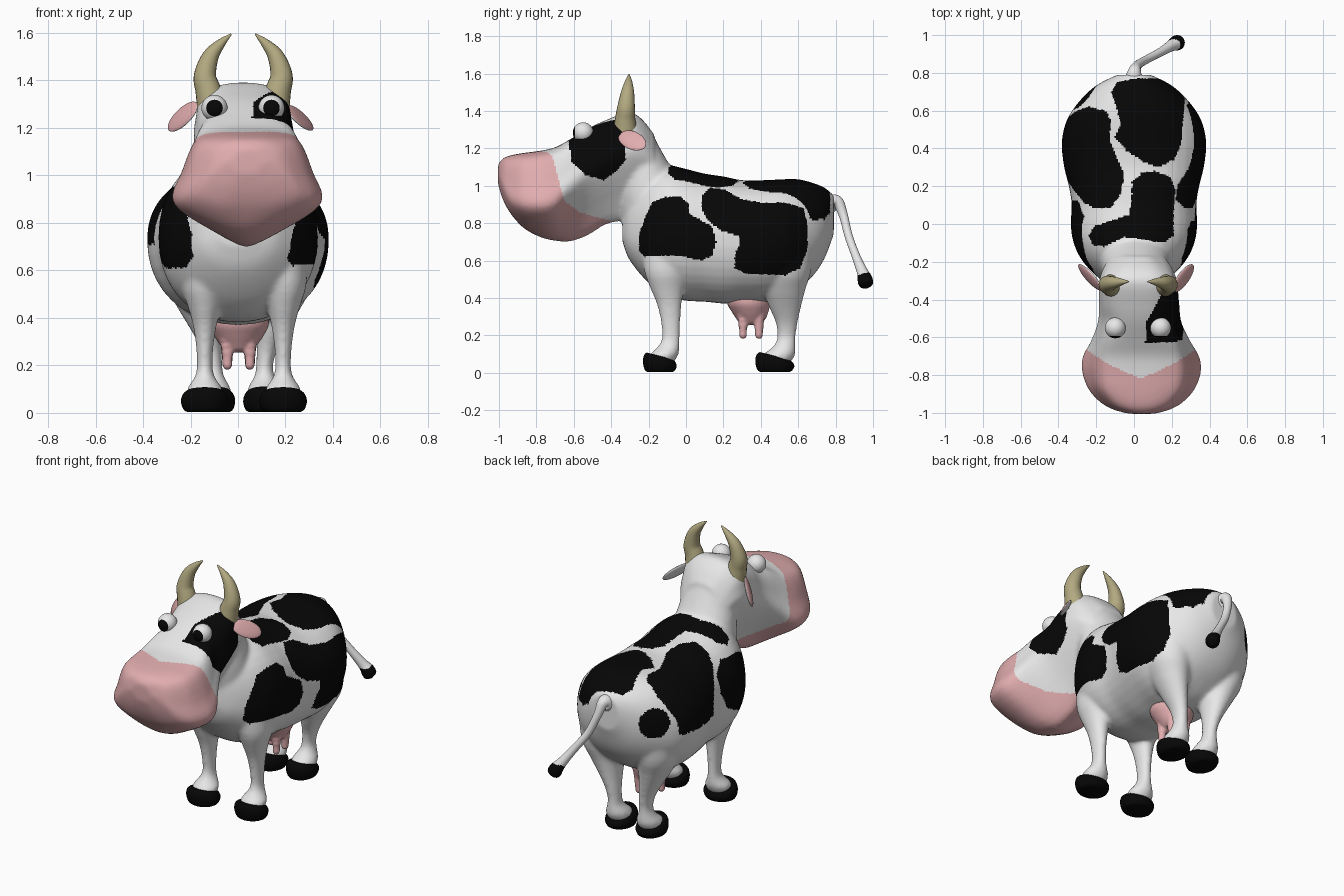
import bpy, bmesh, math
from mathutils import Vector, Matrix

if "Cube" in bpy.data.objects:
    bpy.data.objects.remove(bpy.data.objects["Cube"])


def material(name, r, g, b):
    m = bpy.data.materials.new(name)
    m.diffuse_color = (r, g, b, 1)
    m.use_nodes = True
    m.node_tree.nodes["Principled BSDF"].inputs["Base Color"].default_value = m.diffuse_color
    return m


WHITE = material("white hide", 0.80, 0.80, 0.80)
BLACK = material("black", 0.002, 0.002, 0.002)
PINK = material("pink skin", 0.76, 0.42, 0.43)
TAN = material("tan horn", 0.45, 0.40, 0.22)


def spline(p, steps):
    """Smooth curve through the given vectors."""
    p = [p[0] * 2 - p[1]] + p + [p[-1] * 2 - p[-2]]
    out = []
    for i in range(1, len(p) - 2):
        a, b, c, d = p[i - 1:i + 3]
        for s in range(steps):
            t = s / steps
            out.append(0.5 * (2 * b + (c - a) * t + (2 * a - 5 * b + 4 * c - d) * t * t
                              + (3 * b - a - 3 * c + d) * t ** 3))
    return out + [p[-2]]


def loft(bm, rings, steps=1):
    """Skin a list of closed rings and cap both ends."""
    if steps > 1:
        columns = [spline([Vector(r[i]) for r in rings], steps) for i in range(len(rings[0]))]
        rings = list(zip(*columns))
    loops = [[bm.verts.new(p) for p in r] for r in rings]
    n = len(loops[0])
    for a, b in zip(loops, loops[1:]):
        for i in range(n):
            j = (i + 1) % n
            bm.faces.new((a[i], a[j], b[j], b[i]))
    bm.faces.new(loops[0][::-1])
    bm.faces.new(loops[-1])


def flat_ring(x, y, z, rx, ry, tilt=0.0, n=32):
    """Horizontal ellipse, optionally lower towards the back."""
    ts = [2 * math.pi * i / n for i in range(n)]
    return [(x + rx * math.cos(t), y + ry * math.sin(t), z - tilt * ry * math.sin(t)) for t in ts]


def tube(bm, pts, n=20, steps=6):
    """Round tube through (x, y, z, radius) points."""
    path = spline([Vector(q) for q in pts], steps)
    rings = []
    for i, q in enumerate(path):
        d = (path[min(i + 1, len(path) - 1)] - path[max(i - 1, 0)]).to_3d()
        rot = Vector((0, 0, 1)).rotation_difference(d)
        r = max(q[3], 0.003)
        rings.append([q.to_3d() + rot @ Vector((r * math.cos(2 * math.pi * k / n),
                      r * math.sin(2 * math.pi * k / n), 0)) for k in range(n)])
    loft(bm, rings)


def finish(bm, name, mats, rule=None, voxel=0, smooth=0):
    """Make the object; optionally fuse its shells; colour faces by rule."""
    bmesh.ops.recalc_face_normals(bm, faces=bm.faces)
    me = bpy.data.meshes.new(name)
    bm.to_mesh(me)
    bm.free()
    ob = bpy.data.objects.new(name, me)
    bpy.context.collection.objects.link(ob)
    if voxel:
        m = ob.modifiers.new("fuse", 'REMESH')
        m.mode = 'VOXEL'
        m.voxel_size = voxel
        s = ob.modifiers.new("soften", 'SMOOTH')
        s.factor = 0.5
        s.iterations = smooth
        dg = bpy.context.evaluated_depsgraph_get()
        me = bpy.data.meshes.new_from_object(ob.evaluated_get(dg))
        ob.modifiers.clear()
        ob.data = me
    me.materials.clear()
    for m in mats:
        me.materials.append(m)
    for f in me.polygons:
        f.use_smooth = True
        f.material_index = rule(f.center, f.normal) if rule else 0
    return ob


def inside(u, v, poly):
    """Point in polygon; polygon is in hundredths of a unit."""
    u, v, hit = u * 100, v * 100, False
    for (a, b), (c, d) in zip(poly, poly[1:] + poly[:1]):
        if (b > v) != (d > v) and u < (c - a) * (v - b) / (d - b) + a:
            hit = not hit
    return hit


# Hide markings: side outlines (y, z) and top outlines (x, y)
SHOULDER_R = [(-25, 65), (-25, 74), (-22, 83), (-18, 91), (-11, 94), (-3, 94), (1, 91), (2, 85),
              (14, 78), (16, 70), (14, 63), (9, 60), (-6, 63), (-22, 62)]
FLANK_R = [(8, 88), (9, 95), (13, 99), (21, 98), (29, 93), (40, 91), (53, 91), (63, 88), (65, 79),
           (65, 66), (61, 56), (53, 52), (32, 53), (26, 56), (26, 63), (29, 69), (28, 73), (19, 76), (12, 81)]
SHOULDER_L = [(-22, 61), (-27, 66), (-28, 75), (-24, 88), (-12, 95), (4, 96), (12, 90), (13, 80), (6, 68), (-8, 61)]
RUMP_R = [(58, 99), (77, 99), (77, 92), (75, 85), (71, 83), (66, 90)]
EYE_PATCH = [(-63, 125), (-60, 131), (-46, 142), (-34, 142), (-33, 125), (-32, 114), (-37, 108),
             (-44, 103), (-54, 106), (-61, 113)]
RUMP = [(-12, 70), (-9, 75), (0, 77), (13, 77), (23, 72), (27, 67), (26, 55), (25, 42), (21, 34),
        (13, 30), (5, 33), (-4, 39), (-10, 46), (-7, 53), (-9, 61)]
FLANK_L = [(-42, 45), (-40, 53), (-30, 60), (-24, 62), (-15, 60), (-12, 54), (-13, 45), (-9, 35),
           (-5, 26), (-7, 16), (-12, 9), (-20, 8), (-26, 11), (-32, 18), (-40, 31)]
SADDLE = [(-24, -6), (-21, -1), (-11, 2), (-3, 5), (-1, 13), (-1, 22), (4, 27), (11, 28), (19, 25),
          (22, 18), (21, 8), (21, -6), (16, -10), (5, -8), (-5, -7), (-16, -12), (-22, -11)]
MUZZLE = [(-110, 130), (-72, 130), (-72, 118), (-68, 103), (-65, 92), (-57, 86), (-40, 81), (-40, 60), (-110, 60)]


def hide_colour(c, n):
    x, y, z = c
    if y < -0.31 and z > 0.6:
        dip = 0.1 * max(0, 1 - abs(x - 0.035) / 0.22) if z > 1.1 else 0
        if inside(y + dip, z, MUZZLE):
            return 2
        return int(x > 0.06 + max(0, y + 0.53) * 0.55 and inside(y, z, EYE_PATCH))
    if z < 0.5:
        return 0
    if x > 0.19 and (inside(y, z, SHOULDER_R) or inside(y, z, FLANK_R)):
        return 1
    if x > 0.1 and inside(y, z, RUMP_R):
        return 1
    if x < -0.16 and inside(y, z, SHOULDER_L):
        return 1
    if (c - Vector((-0.25, 0.67, 0.8))).length < 0.09:
        return 1
    return int((z > 0.82 and (inside(x, y, RUMP) or inside(x, y, SADDLE)))
               or (z > 0.71 and inside(x, y, FLANK_L)))


# Body, neck, head and legs fused into one skin
bm = bmesh.new()
body = []
for y, hw, zt, zb in [(-.34, .08, .88, .70), (-.3, .17, 1.0, .6), (-.2, .27, 1.08, .48), (-.1, .32, 1.11, .41),
                      (0, .335, 1.09, .385), (.1, .33, 1.065, .38), (.2, .345, 1.05, .37), (.3, .37, 1.03, .375),
                      (.42, .383, 1.03, .375), (.52, .367, 1.035, .4), (.6, .328, 1.035, .45),
                      (.68, .262, 1.015, .52), (.74, .19, .99, .61), (.79, .09, .95, .74)]:
    zc = min(0.74, (zt + zb) / 2 + 0.03) if y < 0.65 else (zt + zb) / 2
    ring = []
    for i in range(40):
        a = 2 * math.pi * i / 40
        s, k = math.sin(a), math.cos(a)
        ring.append((math.copysign(abs(k) ** 0.92, k) * hw, y,
                     zc + math.copysign(abs(s) ** 0.92, s) * (zt - zc if s > 0 else zc - zb)))
    body.append(ring)
loft(bm, body, 4)

loft(bm, [flat_ring(0.01, y, z, rx, ry) for z, y, rx, ry in
          [(.62, -.08, .18, .16), (.72, -.1, .2, .2), (.8, -.14, .2, .2), (.95, -.19, .19, .18), (1.05, -.21, .18, .16),
           (1.15, -.245, .165, .135), (1.25, -.27, .155, .105)]], 4)

head = []
for y, xc, zt, wt, zm, wm, zb in [
        (-.17, .015, 1.275, .11, 1.1, .14, .98), (-.24, .02, 1.36, .15, 1.15, .18, .87),
        (-.31, .022, 1.392, .178, 1.15, .2, .82), (-.43, .027, 1.35, .178, 1.1, .207, .79),
        (-.52, .03, 1.308, .17, 1.05, .217, .735), (-.62, .035, 1.248, .19, .97, .26, .70),
        (-.7, .037, 1.205, .21, .9, .305, .705), (-.78, .04, 1.187, .22, .885, .312, .725),
        (-.87, .04, 1.175, .21, .89, .28, .775), (-.94, .04, 1.162, .165, .92, .22, .855),
        (-.98, .04, 1.145, .12, .99, .155, .93), (-1.005, .04, 1.115, .06, 1.06, .07, 1.01)]:
    drop = .068 if y > -.6 else .045
    side = [(wt * .6, zt - .2 * drop), (wt, zt - drop), ((wt + wm) / 2 + .01, (zt - .05 + zm) / 2),
            (wm, zm), (wm * .52, (zm + zb) / 2 - .024)]
    pts = [(0, zt)] + side + [(0, zb)] + [(-u, v) for u, v in side[::-1]]
    closed = spline([Vector(p) for p in pts[-2:] + pts + pts[:3]], 4)[8:-8]
    head.append([(xc + u, y, v) for u, v in closed[:-1]])
loft(bm, head, 4)

# Leg sections: z, x, y, rx, ry
FRONT = [(.72, .15, -.09, .11, .15), (.55, .17, -.105, .095, .12), (.45, .167, -.1, .07, .09), (.37, .165, -.09, .05, .067),
         (.28, .165, -.083, .037, .053), (.2, .165, -.08, .033, .048), (.16, .165, -.085, .039, .052),
         (.13, .165, -.098, .056, .063), (.1, .165, -.115, .075, .075), (.06, .165, -.13, .07, .07)]
REAR = [(.75, .18, .52, .15, .17), (.55, .185, .53, .125, .14), (.45, .168, .525, .096, .115), (.35, .14, .53, .064, .085),
        (.27, .118, .538, .044, .06), (.2, .107, .538, .036, .049), (.16, .107, .533, .041, .053),
        (.13, .105, .52, .055, .066), (.1, .105, .5, .07, .085), (.06, .105, .48, .07, .085)]
for legs, mid in ((FRONT, 0.025), (REAR, 0.005)):
    for side in (-1, 1):
        loft(bm, [flat_ring(mid + side * x, y, z, rx, ry) for z, x, y, rx, ry in legs], 3)
finish(bm, "cow_body", [WHITE, BLACK, PINK], hide_colour, voxel=0.01, smooth=15)

# Hooves
for name, mid, off, y, rx, ry in (("front_hoof", .025, .165, -.14, .1, .09), ("rear_hoof", .005, .105, .475, .088, .104)):
    for side in (-1, 1):
        bm = bmesh.new()
        x = mid + side * off
        loft(bm, [flat_ring(x, y, z, rx * k, ry * k, t) for z, k, t in
                  [(.004, .72, 0), (.01, .86, .01), (.025, .95, .04), (.045, 1, .12), (.065, .98, .2),
                   (.08, .9, .24), (.09, .78, .26)]], 2)
        finish(bm, name + ("_left" if side < 0 else "_right"), [BLACK])

# Udder with four teats
bm = bmesh.new()
loft(bm, [flat_ring(.003, y, z, rx, ry) for z, y, rx, ry in
          [(.42, .33, .125, .11), (.37, .335, .127, .115), (.33, .342, .108, .1), (.295, .347, .085, .082),
           (.265, .347, .06, .06), (.255, .347, .03, .03)]], 3)
for x in (-.045, .05):
    for y in (.305, .39):
        tube(bm, [(x, y, .33, .035), (x, y, .27, .027), (x, y, .22, .022), (x, y, .195, .02), (x, y, .182, .01)])
finish(bm, "udder", [PINK], voxel=0.007, smooth=5)

# Tail with black tuft
bm = bmesh.new()
tube(bm, [(0, .72, .87, .075), (0, .77, .905, .052), (.004, .812, .91, .033), (.02, .842, .84, .024), (.065, .87, .73, .022),
          (.14, .91, .62, .023), (.195, .943, .54, .03), (.222, .957, .5, .04), (.235, .962, .47, .036),
          (.243, .965, .455, .005)], steps=8)
finish(bm, "tail", [WHITE, BLACK], lambda c, n: int(c.z + 0.3 * (0.95 - c.y) < 0.53))

# Horns and eyes, left and right of the head's centre line
for side, tag in ((-1, "left"), (1, "right")):
    bm = bmesh.new()
    m = 0.022
    tube(bm, [(m + side * .13, -.325, 1.29, .066), (m + side * .148, -.325, 1.36, .054),
              (m + side * .161, -.32, 1.42, .047), (m + side * .138, -.312, 1.5, .035),
              (m + side * .095, -.307, 1.555, .02), (m + side * .05, -.305, 1.596, .003)])
    finish(bm, "horn_" + tag, [TAN])

    bm = bmesh.new()
    centre = Vector((0.021 + side * .12, -.55, 1.284))
    bmesh.ops.create_uvsphere(bm, u_segments=32, v_segments=32, radius=.055,
                              matrix=Matrix.Translation(centre) @ Matrix.Rotation(math.pi / 2, 4, 'X'))
    finish(bm, "eye_" + tag, [WHITE, BLACK], lambda c, n: int((centre.y - c.y) / .055 > 0.78))

# Ears, pink on the inner face
for tag, root, tip, face, width in (("left", (-.17, -.345, 1.295), (-.295, -.22, 1.2), (-.5, -.7, .5), .052),
                                    ("right", (.205, -.355, 1.28), (.315, -.22, 1.205), (.85, -.25, .5), .052)):
    root, tip = Vector(root), Vector(tip)
    along = (tip - root).normalized()
    out = Vector(face)
    out = (out - along * out.dot(along)).normalized()
    rot = Matrix((along, out.cross(along), out)).transposed().to_4x4()
    bm = bmesh.new()
    bmesh.ops.create_uvsphere(bm, u_segments=32, v_segments=20, radius=1,
                              matrix=Matrix.Translation((root + tip) / 2) @ rot
                              @ Matrix.Diagonal(((tip - root).length / 2, width, .014, 1)))
    finish(bm, "ear_" + tag, [WHITE, PINK], lambda c, n: int(n.dot(out) > 0.5))
